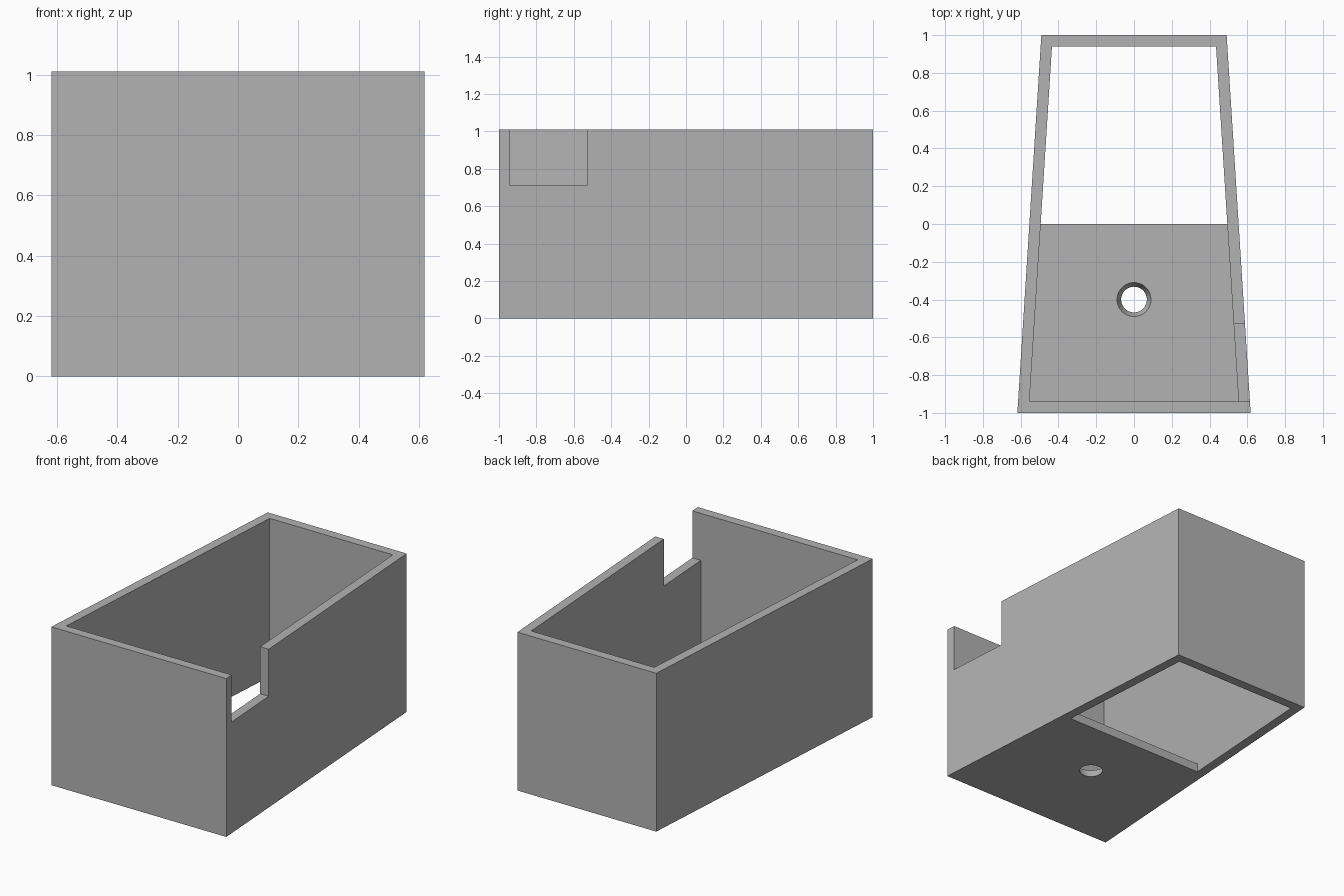
import bpy
import bmesh
from mathutils import Matrix

LENGTH, HEIGHT = 2.0, 1.01
WALL, FLOOR = 0.06, 0.055

cube = bpy.data.objects.get("Cube")
if cube:
    bpy.data.objects.remove(cube, do_unlink=True)

grey = bpy.data.materials.new("plain grey")
grey.use_nodes = True
colour = (0.45, 0.45, 0.45, 1)
grey.diffuse_color = colour
grey.node_tree.nodes["Principled BSDF"].inputs["Base Color"].default_value = colour


def half_width(y):
    """Half the outer width, narrowing from front to back."""
    return 0.554 - 0.0635 * y


def make_object(name, bm):
    bmesh.ops.recalc_face_normals(bm, faces=bm.faces)
    mesh = bpy.data.meshes.new(name)
    bm.to_mesh(mesh)
    bm.free()
    mesh.materials.append(grey)
    obj = bpy.data.objects.new(name, mesh)
    bpy.context.collection.objects.link(obj)
    return obj


def tapered_solid(name, profile, inset=0.0):
    """Side profile of (y, z) points spanned between the two slanted walls."""
    bm = bmesh.new()
    sides = [[bm.verts.new((s * (half_width(y) - inset), y, z)) for y, z in profile]
             for s in (-1, 1)]
    for side in sides:
        bm.faces.new(side)
    n = len(profile)
    for i in range(n):
        j = (i + 1) % n
        bm.faces.new((sides[0][i], sides[0][j], sides[1][j], sides[1][i]))
    return make_object(name, bm)


def cut(target, cutter):
    mod = target.modifiers.new("cut", "BOOLEAN")
    mod.operation = "DIFFERENCE"
    mod.solver = "EXACT"
    mod.object = cutter
    bpy.context.view_layer.objects.active = target
    bpy.ops.object.modifier_apply(modifier=mod.name)
    bpy.data.objects.remove(cutter, do_unlink=True)


# Tapered outer box
end = LENGTH / 2
box = tapered_solid("open_box", [(-end, 0), (end, 0), (end, HEIGHT), (-end, HEIGHT)])

# Cavity: stops at the floor in the front half, runs right through in the back half
inner = end - WALL
cut(box, tapered_solid("cavity_cutter", [
    (-inner, FLOOR), (0, FLOOR), (0, -0.1), (inner, -0.1),
    (inner, HEIGHT + 0.1), (-inner, HEIGHT + 0.1)], WALL))

# Notch in the left wall, next to the front wall
y0, y1, z0, z1 = -inner, -0.53, 0.71, HEIGHT + 0.1
bm = bmesh.new()
bmesh.ops.create_cube(bm, size=1, matrix=Matrix.Translation(
    (0.6, (y0 + y1) / 2, (z0 + z1) / 2)) @ Matrix.Diagonal((0.4, y1 - y0, z1 - z0, 1)))
cut(box, make_object("notch_cutter", bm))

# Countersunk screw hole in the floor, wider at the top
slope, margin = (0.09 - 0.068) / FLOOR, 0.02
bm = bmesh.new()
bmesh.ops.create_cone(bm, cap_ends=True, segments=48,
                      radius1=0.068 - slope * margin, radius2=0.09 + slope * margin,
                      depth=FLOOR + 2 * margin,
                      matrix=Matrix.Translation((0, -0.4, FLOOR / 2)))
cut(box, make_object("hole_cutter", bm))

# Crisp walls, smooth hole
bpy.ops.object.select_all(action="DESELECT")
box.select_set(True)
bpy.context.view_layer.objects.active = box
bpy.ops.object.shade_smooth_by_angle()
